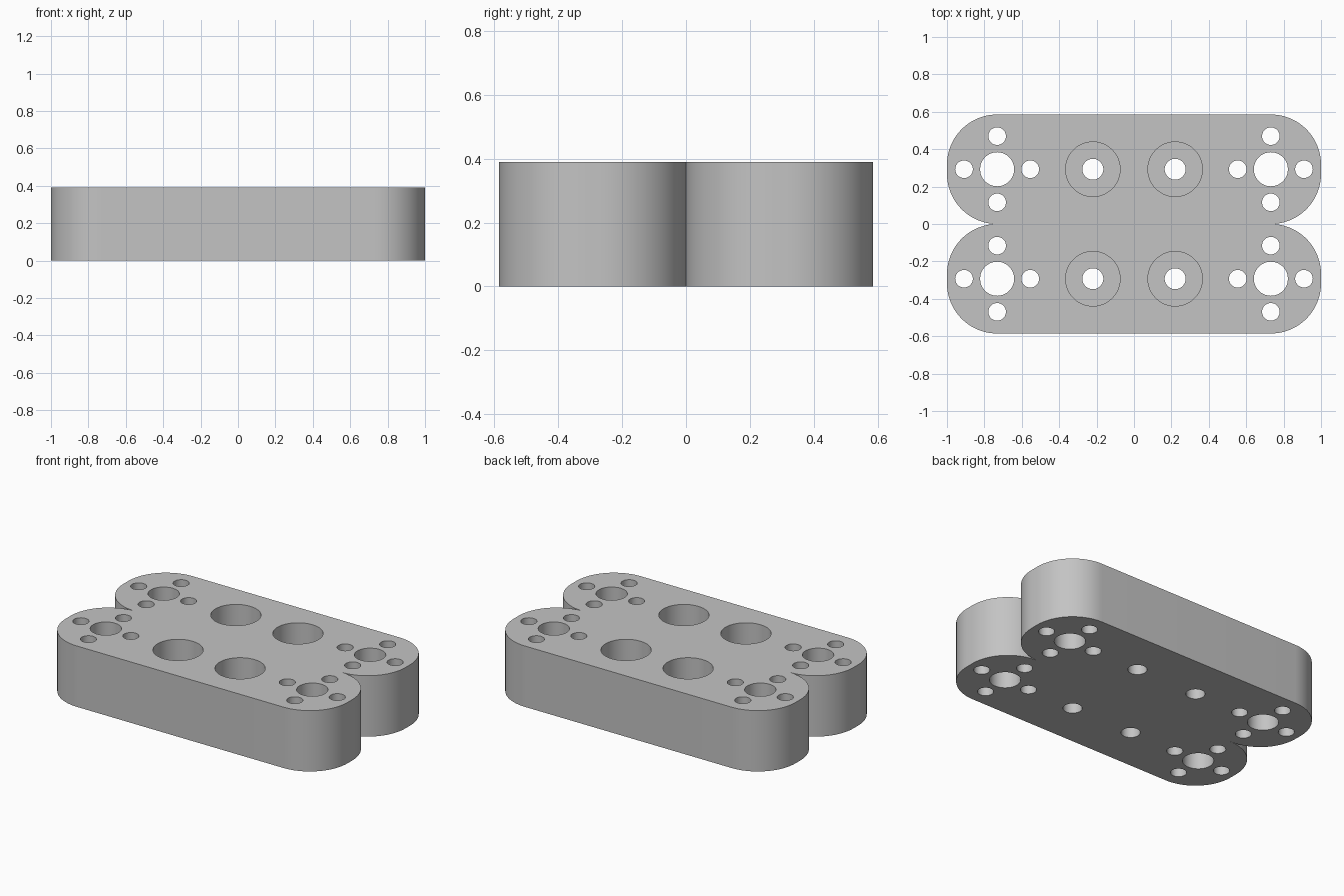
import bpy, bmesh
from math import cos, sin, pi
from mathutils import Matrix

cube = bpy.data.objects.get("Cube")
if cube:
    bpy.data.objects.remove(cube, do_unlink=True)

HEIGHT = 0.39
LOBE = 0.2927        # half width of each of the two bars
PIVOT = 0.7317       # x of the end hole clusters
FILLET = 1 - PIVOT   # corner radius of the bars
STEPS = 20


def new_object(name, bm):
    mesh = bpy.data.meshes.new(name)
    bmesh.ops.recalc_face_normals(bm, faces=bm.faces)
    bm.to_mesh(mesh)
    bm.free()
    obj = bpy.data.objects.new(name, mesh)
    bpy.context.collection.objects.link(obj)
    return obj


def corner(sx, cy, start):
    """Quarter arc of one rounded bar corner."""
    for i in range(STEPS + 1):
        a = start + pi / 2 * i / STEPS
        yield (sx * PIVOT + FILLET * cos(a), cy + FILLET * sin(a))


def add_hole(bm, x, y, radius, bottom, top):
    bmesh.ops.create_cone(bm, cap_ends=True, segments=48, radius1=radius, radius2=radius,
                          depth=top - bottom,
                          matrix=Matrix.Translation((x, y, (top + bottom) / 2)))


# Outline of two rounded bars joined side by side, with a notch at each end
flat = LOBE - FILLET
right = []
for cy in (-LOBE, LOBE):
    right += list(corner(1, cy - flat, -pi / 2)) + list(corner(1, cy + flat, 0))
outline = right + [(-x, -y) for x, y in right]

bm = bmesh.new()
face = bm.faces.new([bm.verts.new((x, y, 0)) for x, y in outline])
bmesh.ops.remove_doubles(bm, verts=bm.verts, dist=0.0001)
bm.faces.ensure_lookup_table()
extruded = bmesh.ops.extrude_face_region(bm, geom=list(bm.faces), use_keep_orig=True)
bmesh.ops.translate(bm, vec=(0, 0, HEIGHT),
                    verts=[v for v in extruded["geom"] if isinstance(v, bmesh.types.BMVert)])
plate = new_object("double_bar_plate", bm)

# Through holes and counterbores
through, bores = bmesh.new(), bmesh.new()
for sx in (-1, 1):
    for y in (-LOBE, LOBE):
        add_hole(through, sx * PIVOT, y, 0.091, -0.1, 0.5)
        for dx, dy in ((1, 0), (-1, 0), (0, 1), (0, -1)):
            add_hole(through, sx * PIVOT + dx * 0.177, y + dy * 0.177, 0.047, -0.1, 0.5)
        add_hole(through, sx * 0.22, y, 0.056, -0.1, 0.5)
        add_hole(bores, sx * 0.22, y, 0.146, HEIGHT - 0.25, 0.5)

bpy.context.view_layer.objects.active = plate
plate.select_set(True)
for name, cutter_mesh in (("counterbore_cutter", bores), ("hole_cutter", through)):
    cutter = new_object(name, cutter_mesh)
    cutter.hide_render = True
    cut = plate.modifiers.new(name, "BOOLEAN")
    cut.operation = "DIFFERENCE"
    cut.solver = "EXACT"
    cut.object = cutter
    bpy.ops.object.modifier_apply(modifier=cut.name)
    bpy.data.objects.remove(cutter, do_unlink=True)

# Plain grey finish
grey = bpy.data.materials.new("plain_grey")
grey.use_nodes = True
colour = (0.55, 0.55, 0.55, 1)
grey.diffuse_color = colour
grey.node_tree.nodes["Principled BSDF"].inputs["Base Color"].default_value = colour
plate.data.materials.clear()
plate.data.materials.append(grey)
bpy.ops.object.shade_smooth_by_angle(angle=pi / 6)
